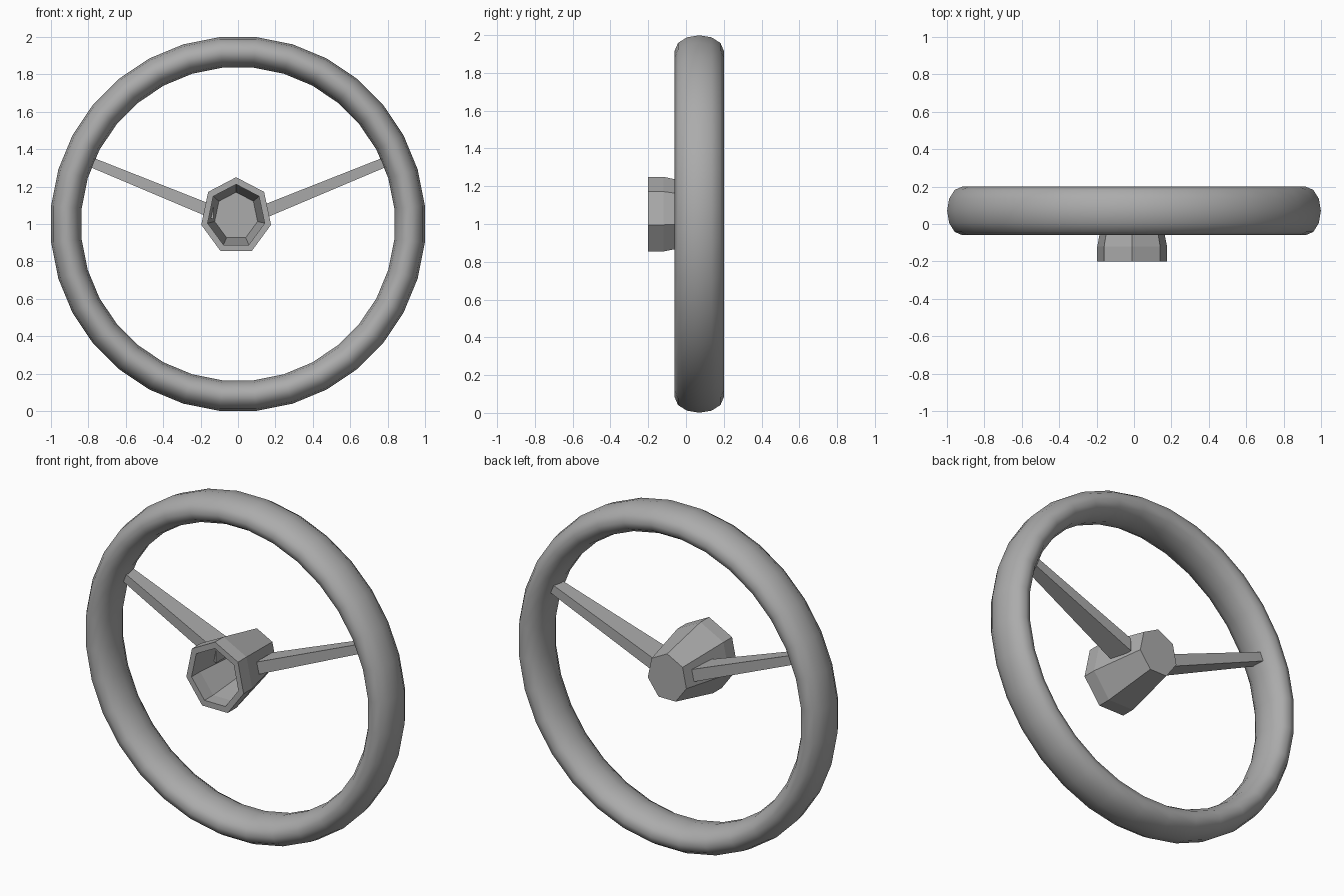
import bpy, bmesh
from math import sin, cos, pi, radians

if "Cube" in bpy.data.objects:
    bpy.data.objects.remove(bpy.data.objects["Cube"])

# Dark grey shared by all parts
grey = bpy.data.materials.new("dark_grey")
grey.diffuse_color = (0.41, 0.41, 0.41, 1)
grey.use_nodes = True
grey.node_tree.nodes["Principled BSDF"].inputs["Base Color"].default_value = grey.diffuse_color


def finish(name, bm, smooth=None):
    bmesh.ops.recalc_face_normals(bm, faces=bm.faces[:])
    mesh = bpy.data.meshes.new(name)
    bm.to_mesh(mesh)
    bm.free()
    mesh.materials.append(grey)
    obj = bpy.data.objects.new(name, mesh)
    bpy.context.collection.objects.link(obj)
    if smooth:
        bpy.ops.object.select_all(action='DESELECT')
        obj.select_set(True)
        bpy.context.view_layer.objects.active = obj
        bpy.ops.object.shade_smooth_by_angle(angle=radians(smooth))
    return obj


def bridge(bm, a, b):
    for i in range(len(a)):
        j = (i + 1) % len(a)
        bm.faces.new((a[i], a[j], b[j], b[i]))


# Rim: oval section swept around the centre, flat facet at the top
SEGS, SIDES = 32, 12
bm = bmesh.new()
rings = []
for i in range(SEGS):
    a = 2 * pi * (i + 0.5) / SEGS
    ring = []
    for k in range(SIDES):
        t = 2 * pi * k / SIDES
        r = 0.922 + 0.082 * cos(t)
        ring.append(bm.verts.new((r * cos(a), 0.07 + 0.13 * sin(t), 1 + r * sin(a))))
    rings.append(ring)
for i in range(SEGS):
    bridge(bm, rings[i], rings[(i + 1) % SEGS])
finish("rim", bm, smooth=80)

# Hub: hollow seven-sided cup, open at the front (radius, y)
profile = [(0.135, 0.16), (0.17, -0.12), (0.17, -0.2),
           (0.208, -0.2), (0.208, -0.12), (0.14, 0.19)]
profile[0] = (0.128, 0.165)
bm = bmesh.new()
rings = []
for r, y in profile:
    rings.append([bm.verts.new((-0.01 + 0.92 * r * sin(2 * pi * k / 7), y,
                                1.042 + r * cos(2 * pi * k / 7))) for k in range(7)])
for a, b in zip(rings, rings[1:]):
    bridge(bm, a, b)
bm.faces.new(rings[0])
bm.faces.new(rings[-1])
finish("hub", bm)

# Spokes: tapered bars from hub to rim, (x, y_front, y_back, z_low, z_high)
for name, side in (("left_spoke", -1), ("right_spoke", 1)):
    bm = bmesh.new()
    ends = []
    for x, y0, y1, z0, z1 in ((0.13, -0.02, 0.13, 1.025, 1.1),
                              (0.84, 0.06, 0.13, 1.325, 1.38)):
        ends.append([bm.verts.new((side * x, y, z)) for y, z in
                     ((y0, z0), (y1, z0), (y1, z1), (y0, z1))])
    bridge(bm, *ends)
    for e in ends:
        bm.faces.new(e)
    finish(name, bm)
